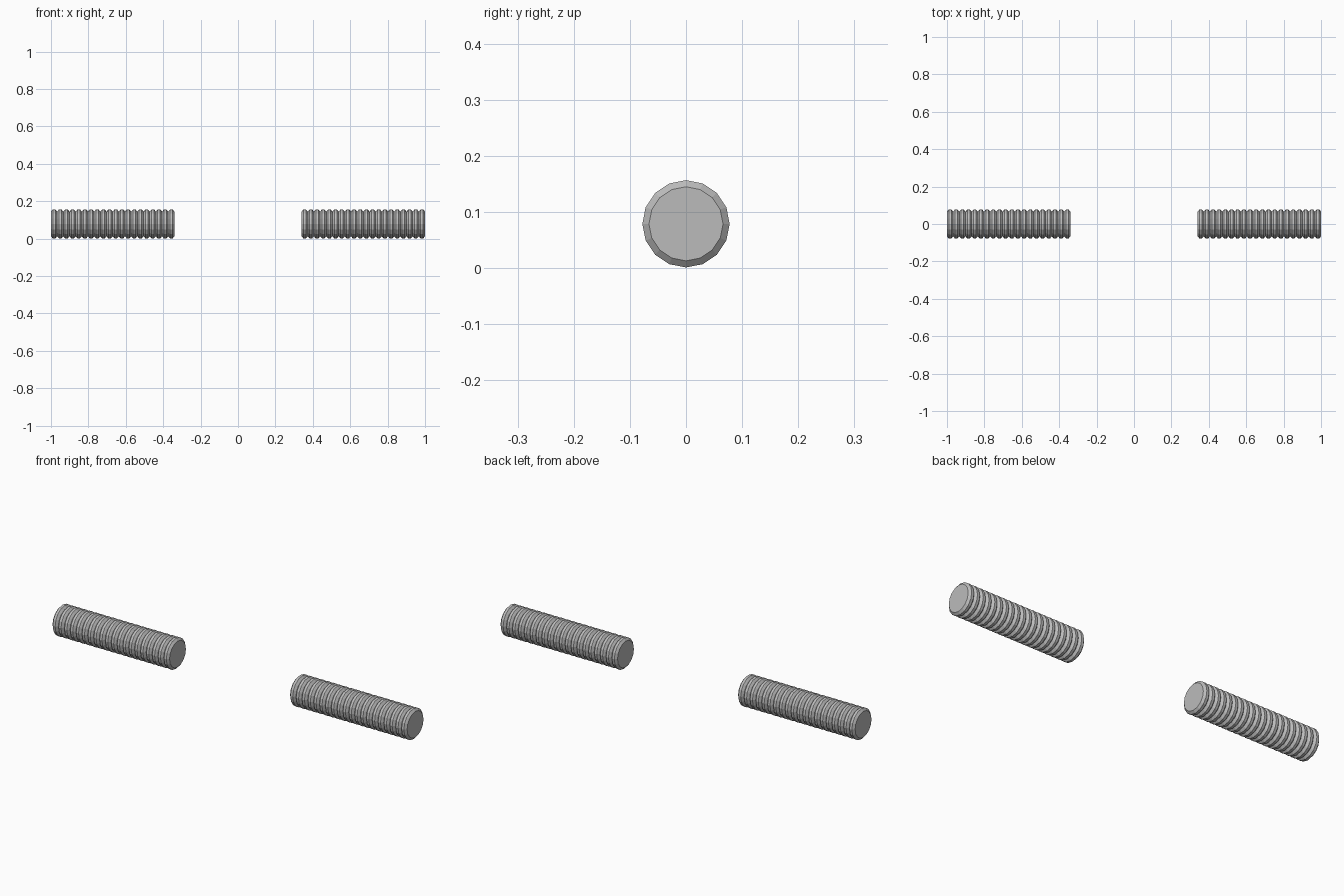
import bpy, bmesh, math

if "Cube" in bpy.data.objects:
    bpy.data.objects.remove(bpy.data.objects["Cube"])

SIDES, RINGS = 16, 20
X_IN, X_OUT = 0.34, 1.0
R_LOW, R_HIGH, Z_MID = 0.066, 0.0778, 0.0788

grey = bpy.data.materials.new("rubber_grey")
grey.diffuse_color = (0.5, 0.5, 0.5, 1)
grey.use_nodes = True
grey.node_tree.nodes["Principled BSDF"].inputs["Base Color"].default_value = grey.diffuse_color


def ribbed_grip(name, side):
    """Closed cylinder along x whose profile repeats a bevelled rib."""
    pitch = (X_OUT - X_IN) / RINGS
    profile = []
    for i in range(RINGS):
        x = X_IN + i * pitch
        profile += [(x, R_LOW), (x + 0.3 * pitch, R_HIGH), (x + 0.7 * pitch, R_HIGH)]
    profile.append((X_OUT, R_LOW))

    bm = bmesh.new()
    loops = []
    for x, r in profile:
        angles = [2 * math.pi * k / SIDES for k in range(SIDES)]
        loops.append([bm.verts.new((side * x, r * math.sin(a), Z_MID + r * math.cos(a)))
                      for a in angles])
    # ribs
    for a, b in zip(loops, loops[1:]):
        for k in range(SIDES):
            n = (k + 1) % SIDES
            bm.faces.new((a[k], a[n], b[n], b[k]))
    # flat end caps
    bm.faces.new(loops[0])
    bm.faces.new(loops[-1])
    bmesh.ops.recalc_face_normals(bm, faces=bm.faces)

    mesh = bpy.data.meshes.new(name)
    bm.to_mesh(mesh)
    bm.free()
    mesh.materials.append(grey)
    bpy.context.collection.objects.link(bpy.data.objects.new(name, mesh))


# left and right grips
ribbed_grip("left_grip", -1)
ribbed_grip("right_grip", 1)
